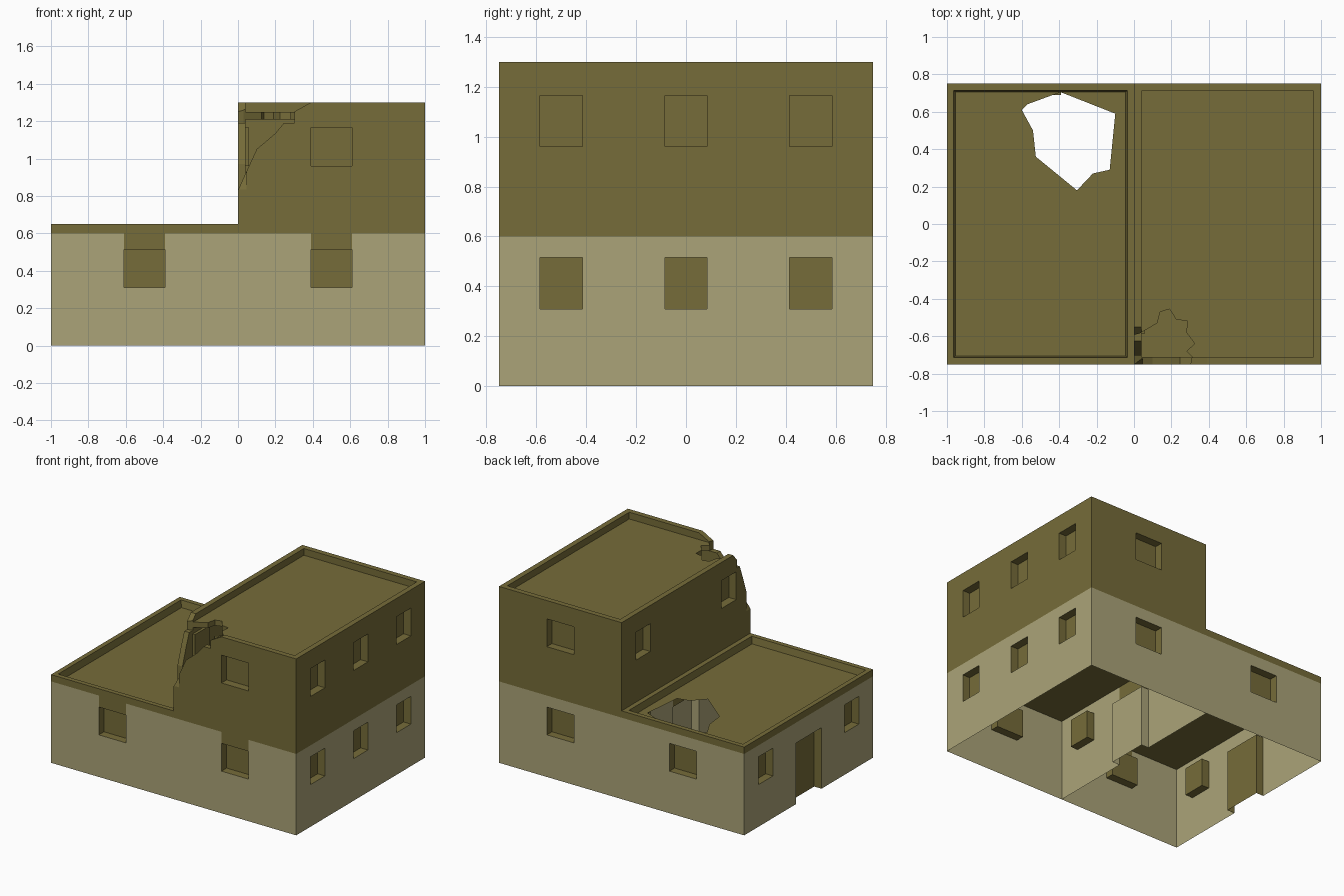
import bpy, bmesh
from mathutils import Vector

if "Cube" in bpy.data.objects:
    bpy.data.objects.remove(bpy.data.objects["Cube"])

D = 0.06          # window recess depth
T = 0.04          # upper wall thickness


def material(name, col):
    m = bpy.data.materials.new(name)
    m.diffuse_color = (*col, 1)
    m.use_nodes = True
    m.node_tree.nodes["Principled BSDF"].inputs["Base Color"].default_value = m.diffuse_color
    return m


dark = material("olive plaster", (0.181, 0.150, 0.041))
light = material("pale plaster", (0.407, 0.371, 0.188))


def finish(bm, name, recalc=False):
    if recalc:
        bmesh.ops.recalc_face_normals(bm, faces=bm.faces)
    me = bpy.data.meshes.new(name)
    bm.to_mesh(me)
    bm.free()
    ob = bpy.data.objects.new(name, me)
    bpy.context.collection.objects.link(ob)
    me.materials.append(dark)
    me.materials.append(light)
    return ob


def quad(bm, pts, mat=0):
    bm.faces.new([bm.verts.new(p) for p in pts]).material_index = mat


def recess(bm, P, u0, u1, z0, z1, mat=0):
    """Five sided niche behind an opening."""
    quad(bm, [P(u0, z0, D), P(u1, z0, D), P(u1, z1, D), P(u0, z1, D)], mat)
    quad(bm, [P(u0, z0, 0), P(u0, z0, D), P(u0, z1, D), P(u0, z1, 0)], mat)
    quad(bm, [P(u1, z0, D), P(u1, z0, 0), P(u1, z1, 0), P(u1, z1, D)], mat)
    quad(bm, [P(u0, z1, D), P(u1, z1, D), P(u1, z1, 0), P(u0, z1, 0)], mat)
    if z0 > 0:
        quad(bm, [P(u0, z0, 0), P(u1, z0, 0), P(u1, z0, D), P(u0, z0, D)], mat)


def placer(c, u):
    """Maps (along wall, height, depth inwards) to space."""
    return lambda a, z, d: Vector((c[0] + u[0] * a - u[1] * d,
                                   c[1] + u[1] * a + u[0] * d, z))


def ground_wall(name, c, u, half, openings, strips=False, door_mat=0):
    bm = bmesh.new()
    P = placer(c, u)
    us = sorted({-half, half} | {o[0] for o in openings} | {o[1] for o in openings})
    zs = sorted({0, 0.6} | {o[2] for o in openings} | {o[3] for o in openings})
    for a, b in zip(us, us[1:]):
        for z0, z1 in zip(zs, zs[1:]):
            m, zm = (a + b) / 2, (z0 + z1) / 2
            col = [o for o in openings if o[0] < m < o[1]]
            if any(o[2] < zm < o[3] for o in col):
                continue
            painted = any(zm > o[3] and (strips == "all" or (strips == "door" and o[2] == 0))
                          for o in col)
            quad(bm, [P(a, z0, 0), P(b, z0, 0), P(b, z1, 0), P(a, z1, 0)],
                 0 if painted else 1)
    for o in openings:
        recess(bm, P, *o, door_mat if o[2] == 0 else 0)
    bmesh.ops.remove_doubles(bm, verts=bm.verts, dist=1e-5)
    return finish(bm, name)


# Ground floor walls
def win(c, w, z=0.31):
    return (c - w, c + w, z, z + 0.205)


wide = [win(s, 0.11) for s in (-0.5, 0.5)]
side = [win(s, 0.085) for s in (-0.5, 0, 0.5)]
door = [side[0], (-0.15, 0.15, 0, 0.45), side[2]]
ground_wall("front_wall", (0, -0.75), (1, 0), 1, wide, "all")
ground_wall("back_wall", (0, 0.75), (-1, 0), 1, wide)
ground_wall("right_wall", (1, 0), (0, 1), 0.75, side)
ground_wall("left_wall", (-1, 0), (0, -1), 0.75, door)
ground_wall("dividing_wall", (0, 0), (0, -1), 0.75, door, "door", 1)

# Parapet ring of the low block
bm = bmesh.new()
loops = []
for inset, z in ((0, 0.6), (0, 0.65), (0.035, 0.65), (0.045, 0.6)):
    x0, x1, y = -1 + inset, -inset, 0.75 - inset
    loops.append([bm.verts.new(p) for p in
                  ((x0, -y, z), (x1, -y, z), (x1, y, z), (x0, y, z))])
for A, B in zip(loops, loops[1:]):
    for i in range(4):
        j = (i + 1) % 4
        bm.faces.new((A[i], A[j], B[j], B[i]))
finish(bm, "low_parapet")

# Low roof with a ragged hole
hole = [(-0.6, 0.61), (-0.57, 0.64), (-0.42, 0.695), (-0.39, 0.704), (-0.1, 0.59),
        (-0.13, 0.29), (-0.22, 0.27), (-0.305, 0.18), (-0.525, 0.36), (-0.54, 0.5)]
bm = bmesh.new()
for ring in ([(-1, -0.75), (0, -0.75), (0, 0.75), (-1, 0.75)], hole):
    vs = [bm.verts.new((x, y, 0.6)) for x, y in ring]
    for i in range(len(vs)):
        bm.edges.new((vs[i - 1], vs[i]))
bmesh.ops.triangle_fill(bm, use_beauty=True, edges=bm.edges[:], normal=(0, 0, 1))
finish(bm, "low_roof")


# Upper block, carved from a solid
def prism(name, pts, axis, lo, hi):
    bm = bmesh.new()

    def put(p, d):
        q = list(p)
        q.insert(axis, d)
        return bm.verts.new(q)
    A = [put(p, lo) for p in pts]
    B = [put(p, hi) for p in pts]
    bm.faces.new(A)
    bm.faces.new(B)
    for i in range(len(A)):
        bm.faces.new((A[i - 1], A[i], B[i], B[i - 1]))
    return finish(bm, name, True)


def box(name, x0, x1, y0, y1, z0, z1):
    return prism(name, [(x0, y0), (x1, y0), (x1, y1), (x0, y1)], 2, z0, z1)


upper = box("upper_block", 0, 1, -0.75, 0.75, 0.6, 1.3)
cutters = [
    box("room_cutter", T, 1 - T, -0.75 + T, 0.75 - T, 0.61, 1.21),
    box("tray_cutter", T, 1 - T, -0.75 + T, 0.75 - T, 1.25, 1.4),
    # broken corner: front wall, left wall, roof slab
    prism("front_break", [(-0.05, 0.8), (0, 0.83), (0.04, 0.92), (0.1, 1.05), (0.2, 1.135),
                          (0.29, 1.245), (0.39, 1.3), (0.45, 1.35), (-0.05, 1.35)],
          1, -0.8, -0.704),
    prism("left_break", [(-0.82, 0.8), (-0.75, 0.835), (-0.66, 1.1), (-0.61, 1.23),
                         (-0.55, 1.3), (-0.52, 1.36), (-0.82, 1.36)], 0, -0.06, 0.046),
    prism("roof_break", [(-0.07, -0.81), (0.29, -0.81), (0.31, -0.71), (0.28, -0.68),
                         (0.325, -0.64), (0.28, -0.58), (0.285, -0.52), (0.225, -0.51),
                         (0.19, -0.455), (0.14, -0.47), (0.125, -0.53), (0.03, -0.585),
                         (-0.07, -0.61)],
          2, 1.19, 1.27),
]

# Upper windows: holes through the wall and closed niches behind them
bm = bmesh.new()
for c, u, centres, w in (((0.5, -0.75), (1, 0), (0,), 0.11),
                         ((0.5, 0.75), (-1, 0), (0,), 0.11),
                         ((1, 0), (0, 1), (-0.5, 0, 0.5), 0.085),
                         ((0, 0), (0, -1), (-0.5, 0.5), 0.085)):
    P = placer(c, u)
    for s in centres:
        o = win(s, w, 0.96)
        recess(bm, P, *o)
        a, b = P(o[0], o[2], -0.03), P(o[1], o[3], T + 0.008)
        cutters.append(box("window_cutter", *sorted((a.x, b.x)),
                           *sorted((a.y, b.y)), o[2], o[3]))
finish(bm, "upper_window_niches")

for cut in cutters:
    mod = upper.modifiers.new("cut", 'BOOLEAN')
    mod.operation = 'DIFFERENCE'
    mod.solver = 'EXACT'
    mod.object = cut
bpy.context.view_layer.update()
deps = bpy.context.evaluated_depsgraph_get()
carved = bpy.data.meshes.new_from_object(upper.evaluated_get(deps))
upper.modifiers.clear()
upper.data = carved
carved.materials.clear()
carved.materials.append(dark)
for f in carved.polygons:
    f.material_index = 0
for cut in cutters:
    bpy.data.objects.remove(cut)
